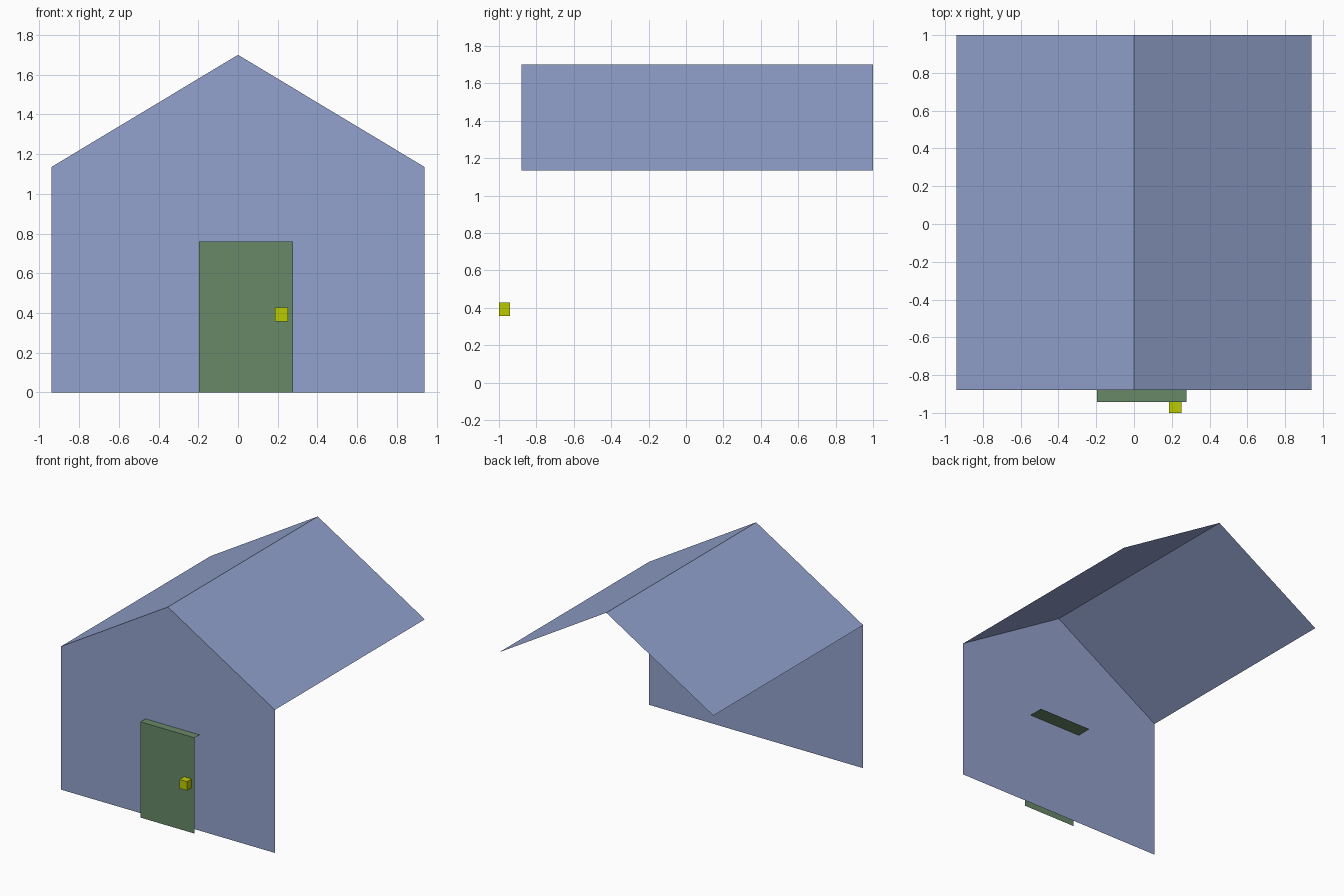
import bpy

if "Cube" in bpy.data.objects:
    bpy.data.objects.remove(bpy.data.objects["Cube"])

def material(name, rgb):
    m = bpy.data.materials.new(name)
    m.diffuse_color = (*rgb, 1)
    m.use_nodes = True
    m.node_tree.nodes["Principled BSDF"].inputs["Base Color"].default_value = m.diffuse_color
    return m

def part(name, verts, faces, mat):
    me = bpy.data.meshes.new(name)
    me.from_pydata(verts, [], faces)
    me.materials.append(mat)
    ob = bpy.data.objects.new(name, me)
    bpy.context.collection.objects.link(ob)
    return ob

blue = material("blue", (0.29, 0.36, 0.61))
green = material("green", (0.14, 0.25, 0.14))
yellow = material("yellow", (0.5, 0.6, 0.0))

W, EAVE, RIDGE = 0.94, 1.135, 1.70
FRONT, BACK = -0.88, 1.0
DOOR_Y = -0.942

# Gable wall: single flat five-sided sheet
gable = [(-W, 0), (W, 0), (W, EAVE), (0, RIDGE), (-W, EAVE)]
part("front_wall", [(x, FRONT, z) for x, z in gable], [range(5)], blue)

# Roof: open sheet, eave-ridge-eave line swept front to back
line = gable[2:]
part("roof", [(x, y, z) for y in (FRONT, BACK) for x, z in line],
     [(i, i + 3, i + 4, i + 1) for i in range(2)], blue)

# Door: front panel and a top ledge that passes through the wall
door_line = [(DOOR_Y, 0), (DOOR_Y, 0.76), (-0.757, 0.76)]
part("door", [(x, y, z) for x in (-0.197, 0.278) for y, z in door_line],
     [(i, i + 3, i + 4, i + 1) for i in range(2)], green)

# Door knob: small box
bpy.ops.mesh.primitive_cube_add(size=1, location=(0.219, (DOOR_Y - 1) / 2, 0.392))
knob = bpy.context.object
knob.name = "door_knob"
knob.scale = (0.066, DOOR_Y + 1, 0.07)
knob.data.materials.append(yellow)
